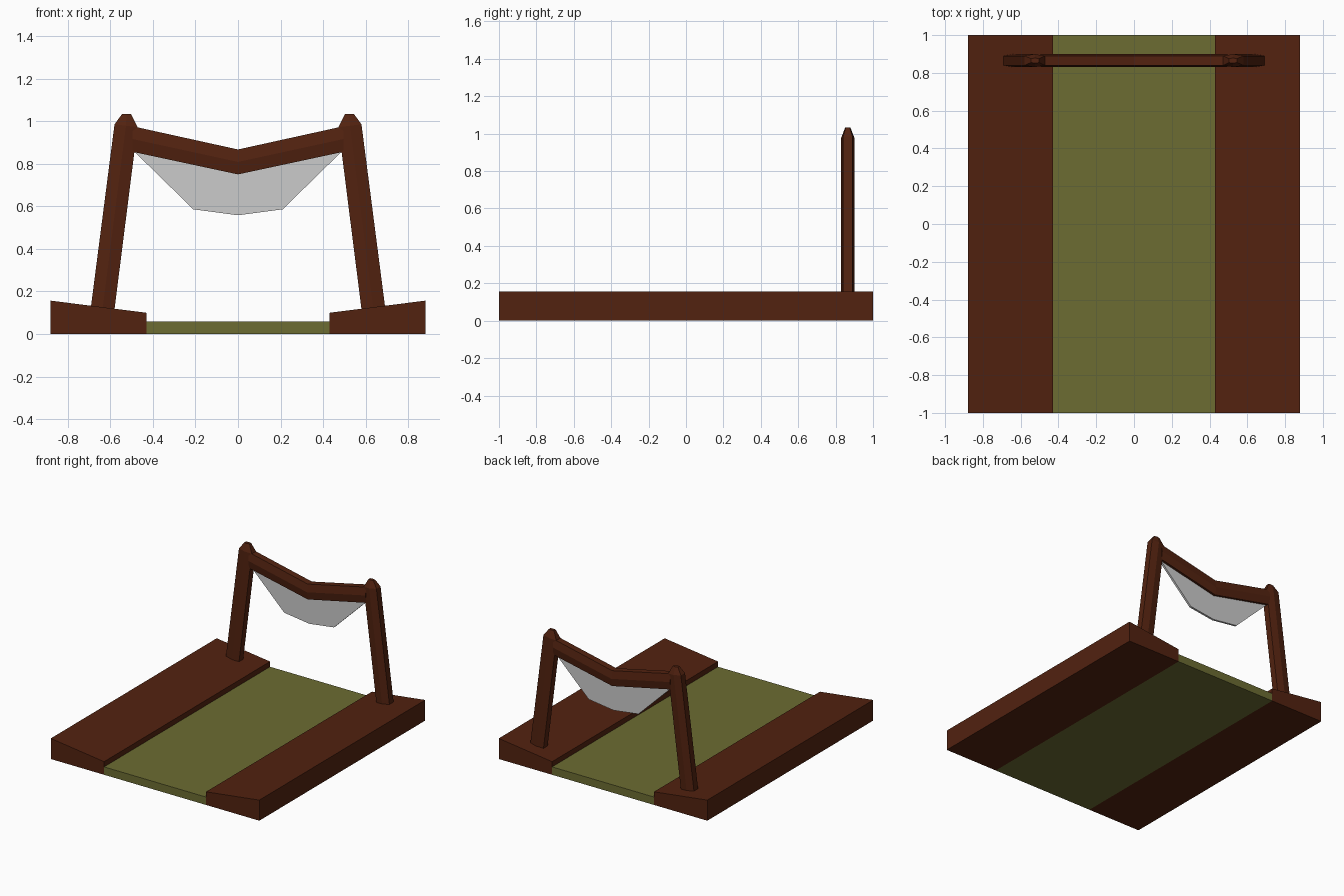
import bpy, bmesh

if "Cube" in bpy.data.objects:
    bpy.data.objects.remove(bpy.data.objects["Cube"])


def material(name, rgb):
    m = bpy.data.materials.new(name)
    m.diffuse_color = (*rgb, 1)
    m.use_nodes = True
    m.node_tree.nodes["Principled BSDF"].inputs["Base Color"].default_value = m.diffuse_color
    return m


BROWN = material("brown_wood", (0.085, 0.016, 0.005))
OLIVE = material("olive_ground", (0.15, 0.15, 0.032))
ARCH_Y = 0.865


def loft(name, rings, mat=None):
    """Join matching rings of points into a closed flat-faced solid."""
    bm = bmesh.new()
    vs = [[bm.verts.new(p) for p in r] for r in rings]
    n = len(vs[0])
    for a, b in zip(vs, vs[1:]):
        for i in range(n):
            j = (i + 1) % n
            bm.faces.new((a[i], a[j], b[j], b[i]))
    bm.faces.new(vs[0][::-1])
    bm.faces.new(vs[-1])
    bmesh.ops.recalc_face_normals(bm, faces=bm.faces)
    me = bpy.data.meshes.new(name)
    bm.to_mesh(me)
    bm.free()
    ob = bpy.data.objects.new(name, me)
    bpy.context.collection.objects.link(ob)
    if mat:
        me.materials.append(mat)
    return ob


def prism(name, profile, y0, y1, mat=None):
    """Extrude an x/z profile along y."""
    return loft(name, [[(x, y, z) for x, z in profile] for y in (y0, y1)], mat)


def hexagon(a, b, mid=0.035, end=0.025):
    """Six-sided section spanning x/z points a to b, widest halfway."""
    m = ((a[0] + b[0]) / 2, (a[1] + b[1]) / 2)
    pts = [(a, end), (m, mid), (b, end), (b, -end), (m, -mid), (a, -end)]
    return [(p[0], ARCH_Y + w, p[1]) for p, w in pts]


# Flat path between the banks
prism("path", [(-0.43, 0), (0.43, 0), (0.43, 0.06), (-0.43, 0.06)], -1, 1, OLIVE)

for s, side in ((-1, "left"), (1, "right")):
    # Sloping bank
    prism(side + "_bank",
          [(s * 0.43, 0), (s * 0.88, 0), (s * 0.88, 0.157), (s * 0.43, 0.1)],
          -1, 1, BROWN)
    # Leaning post with a tapered tip
    loft(side + "_post", [
        hexagon((s * 0.695, 0.095), (s * 0.584, 0.085)),
        hexagon((s * 0.58, 0.985), (s * 0.472, 0.972)),
        hexagon((s * 0.545, 1.033), (s * 0.502, 1.033), 0.014, 0.01),
    ], BROWN)

# Crossbeam sagging to the middle
loft("crossbeam", [hexagon((x, bottom), (x, top)) for x, bottom, top in
                   ((-0.495, 0.856, 0.976), (0, 0.75, 0.867), (0.495, 0.856, 0.976))],
     BROWN)

# Hanging cloth under the beam
prism("hanging_cloth",
      [(-0.49, 0.86), (-0.21, 0.586), (0, 0.558), (0.21, 0.586), (0.49, 0.86), (0, 0.78)],
      ARCH_Y - 0.008, ARCH_Y + 0.008)
